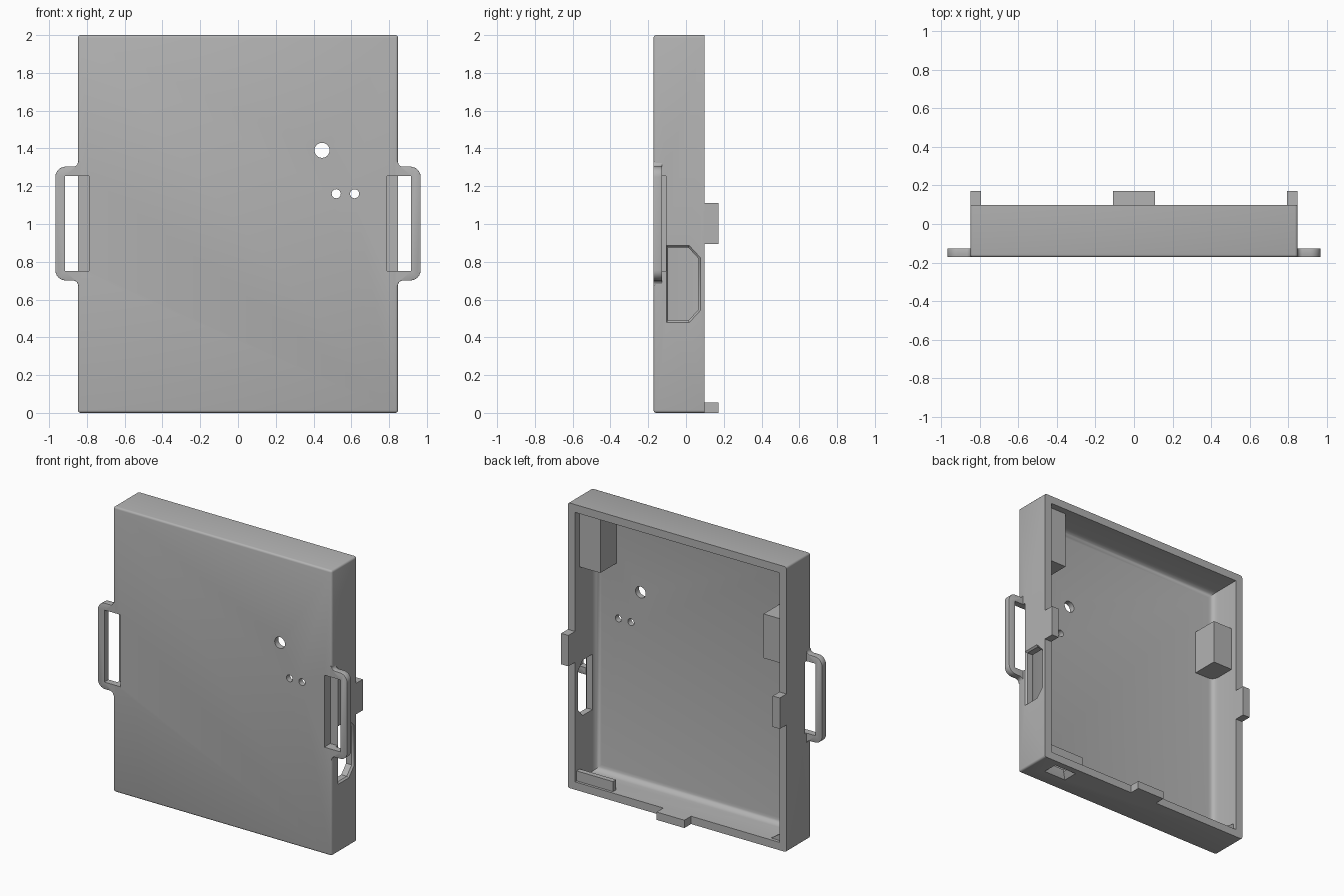
import bpy, bmesh, math
from mathutils import Vector

if "Cube" in bpy.data.objects:
    bpy.data.objects.remove(bpy.data.objects["Cube"], do_unlink=True)

grey = bpy.data.materials.new("plain grey")
grey.use_nodes = True
grey.diffuse_color = (0.448, 0.448, 0.448, 1)
grey.node_tree.nodes["Principled BSDF"].inputs["Base Color"].default_value = grey.diffuse_color

FRONT, BACK = -0.172, 0.098      # depth of the tray
HALF, WALL, PLATE = 0.848, 0.055, 0.04
INNER = HALF - WALL
FLOOR = FRONT + PLATE
AXES = {"x": lambda u, v, w: (w, u, v),
        "y": lambda u, v, w: (u, w, v),
        "z": lambda u, v, w: (u, v, w)}


def prism(name, pts, axis, lo, hi, end_pts=None, bevel=0, segments=3, pick=None):
    """Extrude a 2D outline along an axis; end_pts tapers it, pick selects bevelled edges."""
    place = AXES[axis]
    bm = bmesh.new()
    rings = [[bm.verts.new(place(u, v, w)) for u, v in ring]
             for ring, w in ((pts, lo), (end_pts or pts, hi))]
    bm.faces.new(rings[0])
    bm.faces.new(rings[1])
    n = len(pts)
    for i in range(n):
        j = (i + 1) % n
        bm.faces.new((rings[0][i], rings[0][j], rings[1][j], rings[1][i]))
    bmesh.ops.recalc_face_normals(bm, faces=bm.faces)
    if bevel:
        edges = [e for e in bm.edges if pick(e)]
        bmesh.ops.bevel(bm, geom=edges, offset=bevel, segments=segments,
                        profile=0.5, affect="EDGES", clamp_overlap=True)
    mesh = bpy.data.meshes.new(name)
    bm.to_mesh(mesh)
    bm.free()
    mesh.materials.append(grey)
    obj = bpy.data.objects.new(name, mesh)
    bpy.context.collection.objects.link(obj)
    return obj


def rect(u0, u1, v0, v1):
    return [(u0, v0), (u1, v0), (u1, v1), (u0, v1)]


def box(name, x, y, z, **kw):
    return prism(name, rect(*sorted(x), *z), "y", *y, **kw)


def arc(cx, cy, r, start, end, steps=6):
    angles = [math.radians(start + (end - start) * i / steps) for i in range(steps + 1)]
    return [(cx + r * math.cos(a), cy + r * math.sin(a)) for a in angles]


def activate(obj):
    bpy.ops.object.select_all(action="DESELECT")
    obj.select_set(True)
    bpy.context.view_layer.objects.active = obj


def cut(obj, cutter):
    cutter.hide_render = True
    activate(obj)
    mod = obj.modifiers.new("cut", "BOOLEAN")
    mod.operation, mod.solver, mod.object = "DIFFERENCE", "EXACT", cutter
    bpy.ops.object.modifier_apply(modifier=mod.name)
    bpy.data.objects.remove(cutter, do_unlink=True)


def smooth(obj):
    activate(obj)
    bpy.ops.object.shade_smooth_by_angle(angle=math.radians(35))


def off_back(limit):
    return lambda e: not all(v.co.y > limit for v in e.verts)


def slot_cutter(s):
    return box("slot_cutter", (s * 0.79, s * 0.917), (-0.3, -0.105), (0.75, 1.255))


# Open-backed tray with softened outer edges and a filleted cavity
tray = box("tray", (-HALF, HALF), (FRONT, BACK), (0, 2), bevel=0.014, pick=off_back(BACK - 0.01))
cut(tray, box("cavity_cutter", (-INNER, INNER), (FLOOR, 0.3), (WALL, 2 - WALL),
              bevel=0.045, segments=4,
              pick=lambda e: all(v.co.y < FLOOR + 0.01 for v in e.verts)))

# Round holes through the front plate
for x, z, r in ((0.445, 1.39, 0.04), (0.52, 1.16, 0.024), (0.617, 1.16, 0.024)):
    cut(tray, prism("hole_cutter", arc(x, z, r, 0, 345, 23), "y", -0.3, 0))

# Side port with clipped back corners and a chamfered mouth
def port(g):
    return [(-0.094 - g, 0.488 - g), (0.012 + g / 2, 0.488 - g), (0.066 + g, 0.547 - g / 2),
            (0.066 + g, 0.817 + g / 2), (0.012 + g / 2, 0.876 + g), (-0.094 - g, 0.876 + g)]

cut(tray, prism("port_cutter", port(0), "x", 0.74, 0.9))
cut(tray, prism("port_mouth_cutter", port(0), "x", HALF - 0.012, HALF + 0.012, port(0.02)))

# Bottom port, flared outward
cut(tray, prism("bottom_port_cutter", rect(0.54, 0.73, -0.06, 0.06), "z", -0.01, 0.04,
                rect(0.58, 0.69, -0.03, 0.03)))
cut(tray, box("bottom_hole_cutter", (0.58, 0.69), (-0.03, 0.03), (0.02, 0.09)))

# Strap slots in the tray walls and rounded strap loops outside them
for s, side in ((1, "left"), (-1, "right")):
    cut(tray, slot_cutter(s))
    lower = ([(0.825, 0.675)] + arc(0.873, 0.675, 0.026, 180, 90)
             + arc(0.912, 0.756, 0.055, -90, 0))
    outline = lower + [(x, 2.005 - z) for x, z in reversed(lower)]
    loop = prism(side + "_strap_loop", [(s * x, z) for x, z in outline], "y", FRONT, -0.126,
                 bevel=0.01, segments=2,
                 pick=lambda e: abs(e.verts[0].co.y - e.verts[1].co.y) < 1e-5
                 and max(abs(v.co.x) for v in e.verts) > 0.85)
    cut(loop, slot_cutter(s))
    smooth(loop)
    # Side locating tab on the rim
    box(side + "_tab", (s * INNER, s * HALF), (BACK, 0.172), (0.893, 1.11))
smooth(tray)

# Bottom locating tab
box("bottom_tab", (-0.108, 0.108), (BACK, 0.172), (0, WALL))

# Inner support blocks and small corner pieces
box("top_corner_block", (0.63, 0.81), (FLOOR - 0.01, 0.05), (1.545, 1.97))
box("side_block", (-0.81, -0.64), (FLOOR - 0.01, 0.055), (1.29, 1.6))
box("bottom_port_guard", (0.51, 0.81), (0.045, 0.08), (0.04, 0.125))
prism("corner_gusset", [(-0.81, 0.04), (-0.69, 0.04), (-0.81, 0.12)], "y", 0.04, 0.075)
